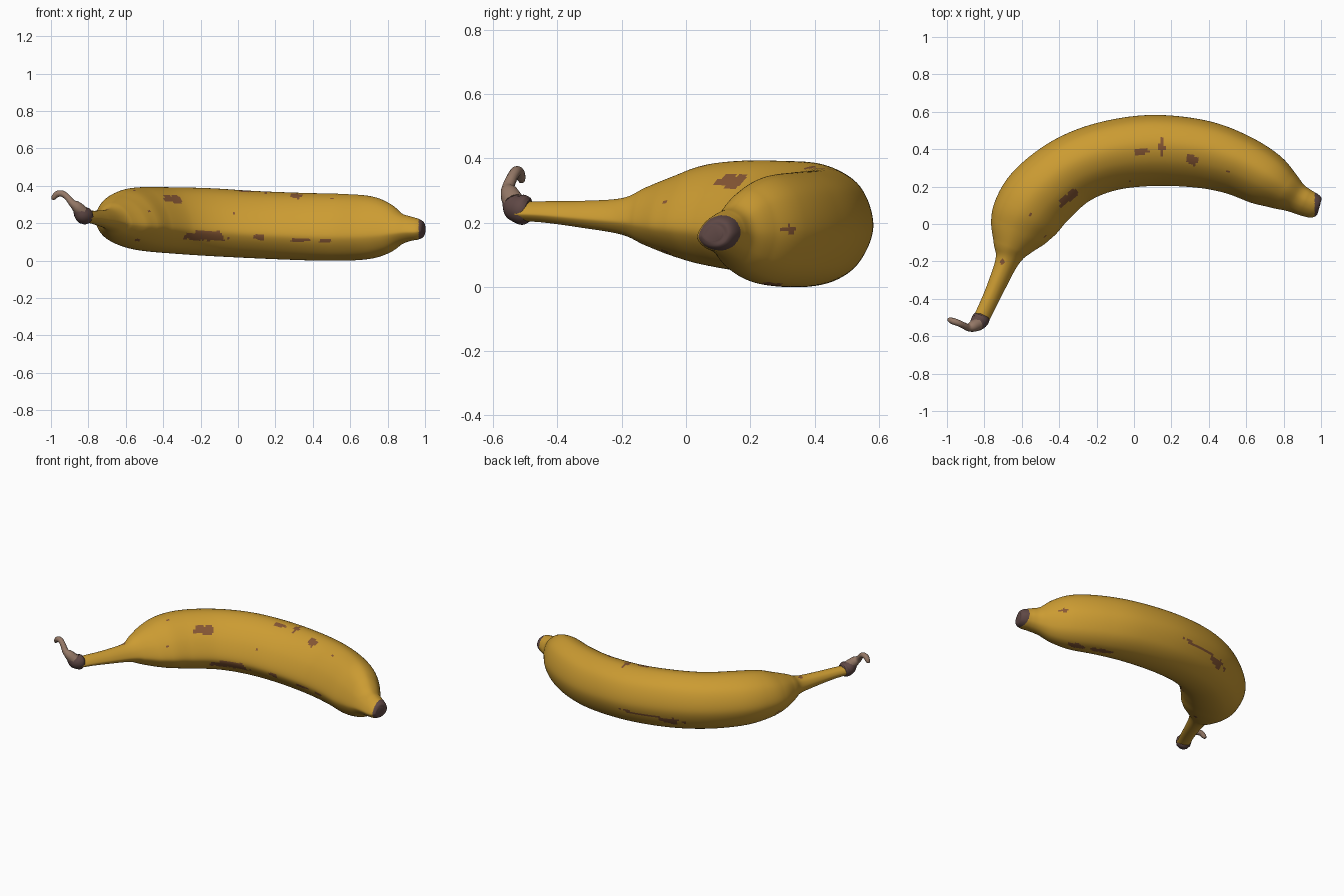
import bpy, math
from mathutils import Vector, noise

if "Cube" in bpy.data.objects:
    bpy.data.objects.remove(bpy.data.objects["Cube"])


def material(name, col):
    m = bpy.data.materials.new(name)
    m.diffuse_color = (*col, 1)
    m.use_nodes = True
    m.node_tree.nodes["Principled BSDF"].inputs["Base Color"].default_value = m.diffuse_color
    return m


yellow = material("ripe yellow", (0.60, 0.33, 0.032))
brown = material("bruise brown", (0.24, 0.095, 0.035))
dark = material("dried dark brown", (0.115, 0.065, 0.06))
tan = material("dry fibre tan", (0.30, 0.19, 0.135))

# Fruit stations from stem to tip: x, y, half width, lowest z, highest z
stations = [
    (-0.822, -0.515, .043, .205, .265), (-0.785, -0.44, .044, .200, .266),
    (-0.735, -0.33, .049, .185, .267), (-0.680, -0.20, .063, .163, .276),
    (-0.655, -0.125, .103, .130, .310), (-0.620, -0.04, .158, .098, .345),
    (-0.572, 0.05, .188, .072, .378), (-0.490, 0.16, .196, .052, .391),
    (-0.335, 0.285, .189, .038, .390), (-0.140, 0.362, .187, .025, .385),
    (0.100, 0.393, .190, .013, .370), (0.350, 0.375, .182, .003, .360),
    (0.540, 0.322, .166, .000, .355), (0.700, 0.242, .148, .010, .342),
    (0.800, 0.180, .112, .042, .302), (0.865, 0.140, .083, .085, .252),
    (0.915, 0.115, .074, .104, .236), (0.962, 0.096, .066, .113, .222),
    (0.984, 0.087, .052, .125, .208), (0.990, 0.085, .030, .143, .190)]

# Rounded five-sided cross-section (outward, up)
section = [(.25, 1), (-.28, .88), (-.72, .45), (-.98, -.12), (-.93, -.46),
           (-.58, -.84), (-.1, -1), (.38, -.94), (.78, -.62), (1, 0), (.78, .68)]


def spline(pts, steps, closed=False):
    """Catmull-Rom interpolation of tuples."""
    n, out = len(pts), []
    get = (lambda i: pts[i % n]) if closed else (lambda i: pts[max(0, min(n - 1, i))])
    for i in range(n if closed else n - 1):
        for k in range(steps):
            t = k / steps
            out.append(tuple(
                0.5 * (2 * b + (c - a) * t + (2 * a - 5 * b + 4 * c - d) * t * t
                       + (3 * b - a - 3 * c + d) * t ** 3)
                for a, b, c, d in zip(get(i - 1), get(i), get(i + 1), get(i + 2))))
    if not closed:
        out.append(pts[-1])
    return out


# Banana body: loft the section along the stations
path = spline(stations, 18)
ring = spline(section, 9, True)
R, N = len(ring), len(path)
verts, tangents = [], []
for i, (x, y, w, lo, hi) in enumerate(path):
    a, b = path[max(0, i - 4)], path[min(N - 1, i + 4)]
    t = Vector((b[0] - a[0], b[1] - a[1], 0)).normalized()
    tangents.append(t)
    for u, v in ring:
        verts.append((x - t.y * u * w, y + t.x * u * w, max(0, lo + (v + 1) / 2 * (hi - lo))))
faces = [(i * R + j, (i + 1) * R + j, (i + 1) * R + (j + 1) % R, i * R + (j + 1) % R)
         for i in range(N - 1) for j in range(R)]
faces += [tuple(range(R)), tuple(reversed(range((N - 1) * R, N * R)))]
mesh = bpy.data.meshes.new("banana_body")
mesh.from_pydata(verts, [], faces)
for m in (yellow, brown, dark):
    mesh.materials.append(m)
body = bpy.data.objects.new("banana_body", mesh)
bpy.context.collection.objects.link(body)

# Bruises: position, half length along the fruit, half length across
bruises = [
    ((-.17, .16, .13), .15, .032), ((.12, .20, .12), .042, .018),
    ((.33, .20, .11), .055, .014), ((.47, .17, .10), .045, .013),
    ((-.34, .14, .335), .065, .034), ((.04, .39, .37), .05, .016),
    ((.155, .40, .37), .016, .055), ((.31, .35, .345), .04, .034),
    ((.51, .275, .34), .012, .01), ((-.55, .05, .375), .013, .012),
    ((-.48, -.06, .265), .014, .014), ((-.53, -.07, .09), .03, .012),
    ((-.02, .19, .28), .009, .014), ((.82, .32, .18), .07, .014),
    ((.68, .27, .015), .06, .028), ((.54, .33, .005), .08, .026),
    ((-.25, .52, .12), .09, .028), ((-.05, .56, .135), .20, .011),
    ((-.75, .07, .13), .03, .012), ((-.70, -.20, .27), .014, .014)]
centres = [p.center.copy() for p in mesh.polygons]
placed = []
for pos, along, across in bruises:
    k = min(range(len(centres) - 2), key=lambda q: (centres[q] - Vector(pos)).length_squared)
    placed.append((centres[k], tangents[k // R], along, across))
for p in mesh.polygons:
    c = centres[p.index]
    if c.x > 0.966:
        p.material_index = 2
        continue
    rough = 0.7 * noise.noise(c * 28) + 0.3 * noise.noise(c * 70)
    for o, t, along, across in placed:
        d = c - o
        if abs(d.x) > .25 or abs(d.y) > .25:
            continue
        s = d.dot(t)
        if (s / along) ** 2 + (d - s * t).length_squared / across ** 2 < 0.8 + 1.1 * rough:
            p.material_index = 1
            break


def tube(name, pts, mat):
    """Tapered tube through points given as x, y, z, radius."""
    cu = bpy.data.curves.new(name, 'CURVE')
    cu.dimensions, cu.bevel_depth, cu.bevel_resolution = '3D', 1, 4
    cu.use_fill_caps = True
    fine = spline(pts, 6)
    sp = cu.splines.new('POLY')
    sp.points.add(len(fine) - 1)
    for p, (x, y, z, r) in zip(sp.points, fine):
        p.co, p.radius = (x, y, z, 1), r
    tmp = bpy.data.objects.new(name + "_curve", cu)
    bpy.context.collection.objects.link(tmp)
    me = bpy.data.meshes.new_from_object(tmp.evaluated_get(bpy.context.evaluated_depsgraph_get()))
    bpy.data.objects.remove(tmp)
    me.materials.clear()
    me.materials.append(mat)
    ob = bpy.data.objects.new(name, me)
    bpy.context.collection.objects.link(ob)
    return ob


# Dried cap on the stem, and the curling fibre growing from it
cap = tube("stem_cap", [(-.808, -.488, .236, .034), (-.815, -.502, .238, .046),
                        (-.832, -.525, .246, .045), (-.848, -.538, .266, .036),
                        (-.862, -.545, .285, .024)], dark)
fibre = tube("stem_fibre", [(-.835, -.535, .262, .034), (-.862, -.548, .288, .030),
                            (-.887, -.553, .308, .020), (-.912, -.542, .338, .017),
                            (-.938, -.530, .357, .017), (-.966, -.520, .356, .017),
                            (-.984, -.513, .338, .014), (-.990, -.510, .326, .008)], tan)

# Smooth shading
for ob in (body, cap, fibre):
    bpy.ops.object.select_all(action='DESELECT')
    ob.select_set(True)
    bpy.context.view_layer.objects.active = ob
    bpy.ops.object.mode_set(mode='EDIT')
    bpy.ops.mesh.select_all(action='SELECT')
    bpy.ops.mesh.normals_make_consistent(inside=False)
    bpy.ops.object.mode_set(mode='OBJECT')
    bpy.ops.object.shade_smooth_by_angle(angle=math.radians(40))
